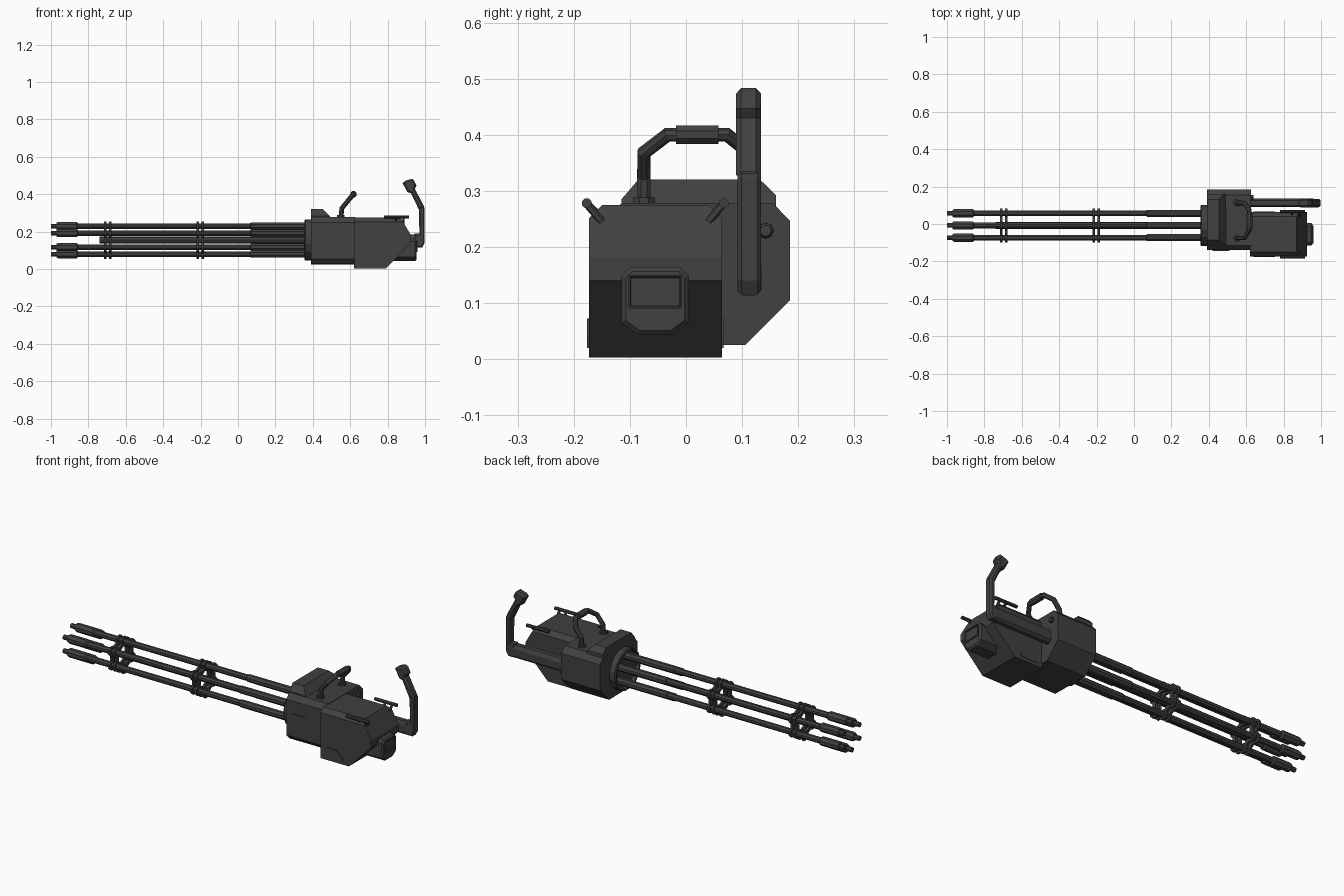
import bpy, bmesh, math
from mathutils import Vector

if "Cube" in bpy.data.objects:
    bpy.data.objects.remove(bpy.data.objects["Cube"])

mat = bpy.data.materials.new("dark gunmetal")
mat.diffuse_color = (0.052, 0.052, 0.052, 1)
mat.use_nodes = True
mat.node_tree.nodes["Principled BSDF"].inputs["Base Color"].default_value = mat.diffuse_color
CY, CZ = -0.008, 0.155      # barrel cluster axis
BOX_Y = -0.055              # middle of the rear box


def finish(name, bm):
    bmesh.ops.recalc_face_normals(bm, faces=bm.faces)
    me = bpy.data.meshes.new(name)
    bm.to_mesh(me)
    bm.free()
    me.materials.append(mat)
    ob = bpy.data.objects.new(name, me)
    bpy.context.collection.objects.link(ob)
    return ob


def prism(name, pts, axis, lo, hi, bevel=0, pick=None, inset=None):
    """Extrude a 2D outline along x (pts are y,z) or y (pts are x,z)."""
    bm = bmesh.new()
    put = (lambda p, d: (d, p[0], p[1])) if axis == 'x' else (lambda p, d: (p[0], d, p[1]))
    a = [bm.verts.new(put(p, lo)) for p in pts]
    b = [bm.verts.new(put(p, hi)) for p in pts]
    n = len(pts)
    bm.faces.new(a)
    end = bm.faces.new(b)
    for i in range(n):
        bm.faces.new((a[i], a[(i + 1) % n], b[(i + 1) % n], b[i]))
    bmesh.ops.recalc_face_normals(bm, faces=bm.faces)
    if inset:
        bmesh.ops.inset_region(bm, faces=[end], thickness=inset[0], depth=0)
        bmesh.ops.inset_region(bm, faces=[end], thickness=0.003, depth=-inset[1])
    if bevel:
        edges = [e for e in bm.edges if pick is None or pick(e)]
        bmesh.ops.bevel(bm, geom=edges, offset=bevel, segments=1, affect='EDGES')
    return finish(name, bm)


def lathe(name, prof, y, z, n=8, x0=0, phase=0.0, closed=False):
    """Spin a (x, radius) profile round an axis parallel to x."""
    bm = bmesh.new()
    rings = []
    for x, r in prof:
        rings.append([bm.verts.new((x0 + x, y + r * math.cos(phase + 2 * math.pi * i / n),
                                    z + r * math.sin(phase + 2 * math.pi * i / n)))
                      for i in range(n)])
    pairs = list(zip(rings, rings[1:]))
    if closed:
        pairs.append((rings[-1], rings[0]))
    else:
        bm.faces.new(rings[0])
        bm.faces.new(rings[-1])
    for a, b in pairs:
        for i in range(n):
            j = (i + 1) % n
            bm.faces.new((a[i], a[j], b[j], b[i]))
    return finish(name, bm)


def tube(name, path, r, n=8):
    """Sweep an n-sided section along a path with mitred corners."""
    bm = bmesh.new()
    p = [Vector(q) for q in path]
    rings = []
    d = (p[1] - p[0]).normalized()
    u = d.orthogonal().normalized()
    for i, q in enumerate(p):
        t0 = (q - p[i - 1]).normalized() if i else (p[1] - q).normalized()
        t1 = (p[i + 1] - q).normalized() if i < len(p) - 1 else t0
        t = (t0 + t1).normalized()
        u = (u - t * u.dot(t)).normalized()
        v = t.cross(u)
        rings.append([bm.verts.new(q + r * (u * math.cos(2 * math.pi * (k + .5) / n)
                                            + v * math.sin(2 * math.pi * (k + .5) / n)))
                      for k in range(n)])
    for a, b in zip(rings, rings[1:]):
        for k in range(n):
            bm.faces.new((a[k], a[(k + 1) % n], b[(k + 1) % n], b[k]))
    bm.faces.new(rings[0])
    bm.faces.new(rings[-1])
    return finish(name, bm)


# Six barrels: bored muzzle tip, thick muzzle sleeve, thin tube, thick breech end
barrel = [(-0.95, .007), (-1.0, .008), (-1.0, .013), (-.97, .013), (-.97, .02), (-.962, .024),
          (-.862, .024), (-.855, .016), (.065, .016), (.07, .02), (.40, .02)]
for k in range(6):
    a = math.radians(90 + 60 * k)
    by, bz = CY + .075 * math.cos(a), CZ + .075 * math.sin(a)
    lathe(f"barrel_{k + 1}", barrel, by, bz, 8, phase=math.pi / 8)
    for x in (-.71, -.683, -.215, -.188):
        lathe("barrel_clamp", [(-.006, .027), (.006, .027)], by, bz, 8, x, math.pi / 8)

# Central shaft and the hexagonal clamp rings
lathe("centre_shaft", [(-.74, .018), (.40, .018)], CY, CZ, 8)
for x in (-.71, -.683, -.215, -.188):
    lathe("clamp_ring", [(-.006, .06), (-.006, .084), (.006, .084), (.006, .06)],
          CY, CZ, 6, x, math.pi / 2, True)

# Front collar with recessed hub
lathe("front_collar", [(.375, .098), (.355, .100), (.355, .108), (.36, .112), (.40, .112)],
      CY, CZ, 16, phase=math.pi / 16)

# Main housing, chamfered all round, with sloped cover on top
prism("main_housing", [(-.14, .055), (-.115, .028), (.105, .025), (.185, .105), (.185, .247),
                       (.155, .278), (-.115, .278), (-.14, .25)], 'x', .39, .625)
cover = prism("top_cover", [(-.115, .27), (.16, .27), (.16, .293), (.132, .32), (-.085, .32),
                            (-.115, .285)], 'x', .39, .495)
for v in cover.data.vertices:
    if v.co.x > .45 and v.co.z > .28:
        v.co.x = .495 - (v.co.z - .28) * 1.0
prism("housing_slot", [(.42, .17), (.51, .175), (.51, .183), (.42, .183)], 'y', -.144, -.135)
lathe("housing_bolt", [(.61, .014), (.635, .014), (.64, .010)], .142, .229, 8)

# Rear box: side profile with the long top edges chamfered
prism("rear_box", [(.62, .275), (.87, .275), (.925, .18), (.925, .14), (.79, .003), (.62, .003)],
      'y', -.173, .064, .024,
      lambda e: all(v.co.z > .27 for v in e.verts) and abs(e.verts[0].co.y - e.verts[1].co.y) < .01)

# Side pocket plates on both sides of the box
pocket = [(.64, .02), (.755, .02), (.755, .035), (.715, .073), (.655, .073), (.64, .06)]
for s in (-1, 1):
    y = BOX_Y + s * .1185
    prism("side_pocket", pocket, 'y', y - .003, y + .003, inset=(.005, .001))

# Rear plug with framed recess
prism("rear_plug", [(-.115, .065), (-.085, .043), (-.025, .043), (.005, .065), (.005, .148),
                    (-.01, .164), (-.1, .164), (-.115, .148)], 'x', .82, .955,
      .008, lambda e: all(v.co.x > .95 for v in e.verts))
prism("rear_plug_panel", [(-.103, .09), (-.007, .09), (-.007, .15), (-.103, .15)],
      'x', .95, .960, inset=(.004, .005))

# Sight rails on the box's upper corners, each on a slanted bracket
for s in (-1, 1):
    y = BOX_Y + s * .122
    tube("side_rail", [(.78, y, .278), (.915, y, .278)], .009, 8)
    tube("rail_bracket", [(.845, y, .277), (.845, BOX_Y + s * .095, .252)], .007, 6)
    tube("rail_bracket", [(.885, y, .277), (.885, BOX_Y + s * .095, .245)], .007, 6)

# Carry handle: bent tube, thicker hand grip, two feet
tube("carry_handle", [(.55, -.075, .27), (.555, -.075, .325), (.59, -.075, .368), (.617, -.033, .40),
                      (.617, .073, .40), (.59, .112, .368), (.555, .112, .325), (.55, .112, .27)],
     .013, 8)
tube("carry_grip", [(.617, -.018, .40), (.617, .058, .40)], .018, 8)
for y in (-.075, .112):
    tube("handle_foot", [(.55, y, .27), (.55, y, .288)], .021, 8)

# Control arm on the +y side, upright post and tilted rear grip
prism("control_arm", [(.092, .125), (.103, .113), (.122, .113), (.135, .125), (.135, .165),
                      (.125, .185), (.10, .185), (.092, .165)], 'x', .60, .96)
prism("grip_post", [(.945, .115), (.985, .115), (.998, .14), (.998, .325), (.985, .345),
                    (.966, .345), (.97, .19), (.945, .19)], 'y', .092, .134, .007,
      lambda e: abs(e.verts[0].co.y - e.verts[1].co.y) < .01)
prism("rear_grip", [(.88, .46), (.895, .472), (.93, .483), (.94, .476), (.955, .447), (.945, .43),
                    (.995, .335), (.993, .32), (.966, .32), (.925, .405), (.905, .412)],
      'y', .089, .134, .009, lambda e: abs(e.verts[0].co.y - e.verts[1].co.y) < .01)
